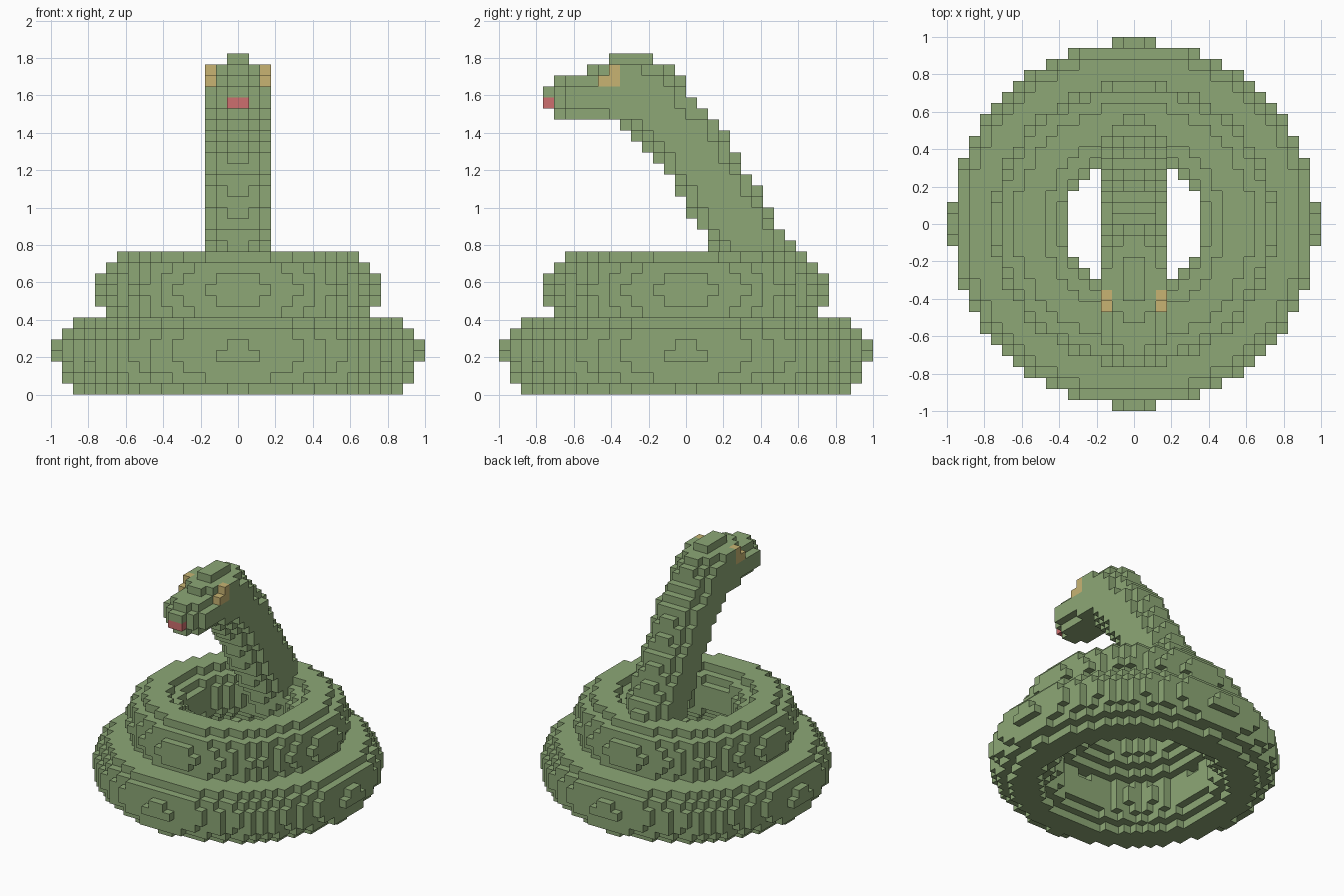
import bpy, bmesh, math
from mathutils import Vector

cube = bpy.data.objects.get("Cube")
if cube:
    bpy.data.objects.remove(cube, do_unlink=True)

UNIT = 1 / 17  # edge of one block


def material(name, rgb):
    m = bpy.data.materials.new(name)
    m.use_nodes = True
    m.diffuse_color = (*rgb, 1)
    m.node_tree.nodes["Principled BSDF"].inputs["Base Color"].default_value = (*rgb, 1)
    return m


green = material("scale_green", (0.266, 0.386, 0.181))
tan = material("eye_tan", (0.578, 0.456, 0.171))
red = material("tongue_red", (0.61, 0.156, 0.156))


# Solid shapes, tested at block centres
def ring(major, minor, height):
    return lambda p: math.hypot(math.hypot(p.x, p.y) - major, p.z - height) <= minor


def ellipsoid(centre, radii):
    return lambda p: sum(((a - c) / r) ** 2 for a, c, r in zip(p, centre, radii)) <= 1


def tube(points, radius):
    pts = [Vector(p) for p in points]

    def inside(p):
        for a, b in zip(pts, pts[1:]):
            d = b - a
            t = min(1, max(0, (p - a).dot(d) / d.length_squared))
            if (p - a - d * t).length <= radius:
                return True
        return False
    return inside


cranium = ellipsoid((0, -4.8, 27.3), (3.4, 5, 3.5))
snout = ellipsoid((0, -8, 27), (3, 5, 2.5))


def head(p):
    return p.z > 25 and (cranium(p) or snout(p))


def eyes(p):
    x, y, z = abs(p.x), p.y, p.z
    return x == 2.5 and ((z == 28.5 and y in (-7.5, -6.5)) or (z == 29.5 and y == -6.5))


def tongue(p):
    return abs(p.x) < 1 and p.y == -12.5 and p.z == 26.5


# Earlier parts claim their blocks first
parts = [
    ("eyes", eyes, tan),
    ("tongue", tongue, red),
    ("head", head, green),
    ("neck", tube([(0, 8.45, 9.5), (0, 0.2, 23), (0, -3.4, 26.4)], 3.2), green),
    ("upper_coil", ring(9.45, 3.35, 9.5), green),
    ("lower_coil", ring(12.9, 3.7, 3.8), green),
]

owner = {}
for i in range(-17, 17):
    for j in range(-17, 17):
        for k in range(31):
            p = Vector((i + 0.5, j + 0.5, k + 0.5))
            for name, test, _ in parts:
                if test(p):
                    owner[i, j, k] = name
                    break


# Skin each part with the block faces that touch open air
def build(name, mat):
    bm = bmesh.new()
    verts = {}

    def corner(q):
        key = tuple(round(c) for c in q)
        if key not in verts:
            verts[key] = bm.verts.new(Vector(key) * UNIT)
        return verts[key]

    for cell, part in owner.items():
        if part != name:
            continue
        centre = Vector(cell) + Vector((0.5, 0.5, 0.5))
        for axis in range(3):
            for sign in (-1, 1):
                n = Vector((0, 0, 0))
                n[axis] = sign
                if tuple(c + int(d) for c, d in zip(cell, n)) in owner:
                    continue
                u = Vector((0, 0, 0))
                u[(axis + 1) % 3] = 0.5
                v = n.cross(u)
                mid = centre + n / 2
                bm.faces.new([corner(mid + s * u + t * v)
                              for s, t in ((-1, -1), (1, -1), (1, 1), (-1, 1))])
    mesh = bpy.data.meshes.new(name)
    bm.to_mesh(mesh)
    bm.free()
    mesh.materials.append(mat)
    bpy.context.collection.objects.link(bpy.data.objects.new(name, mesh))


for name, _, mat in parts:
    build(name, mat)
